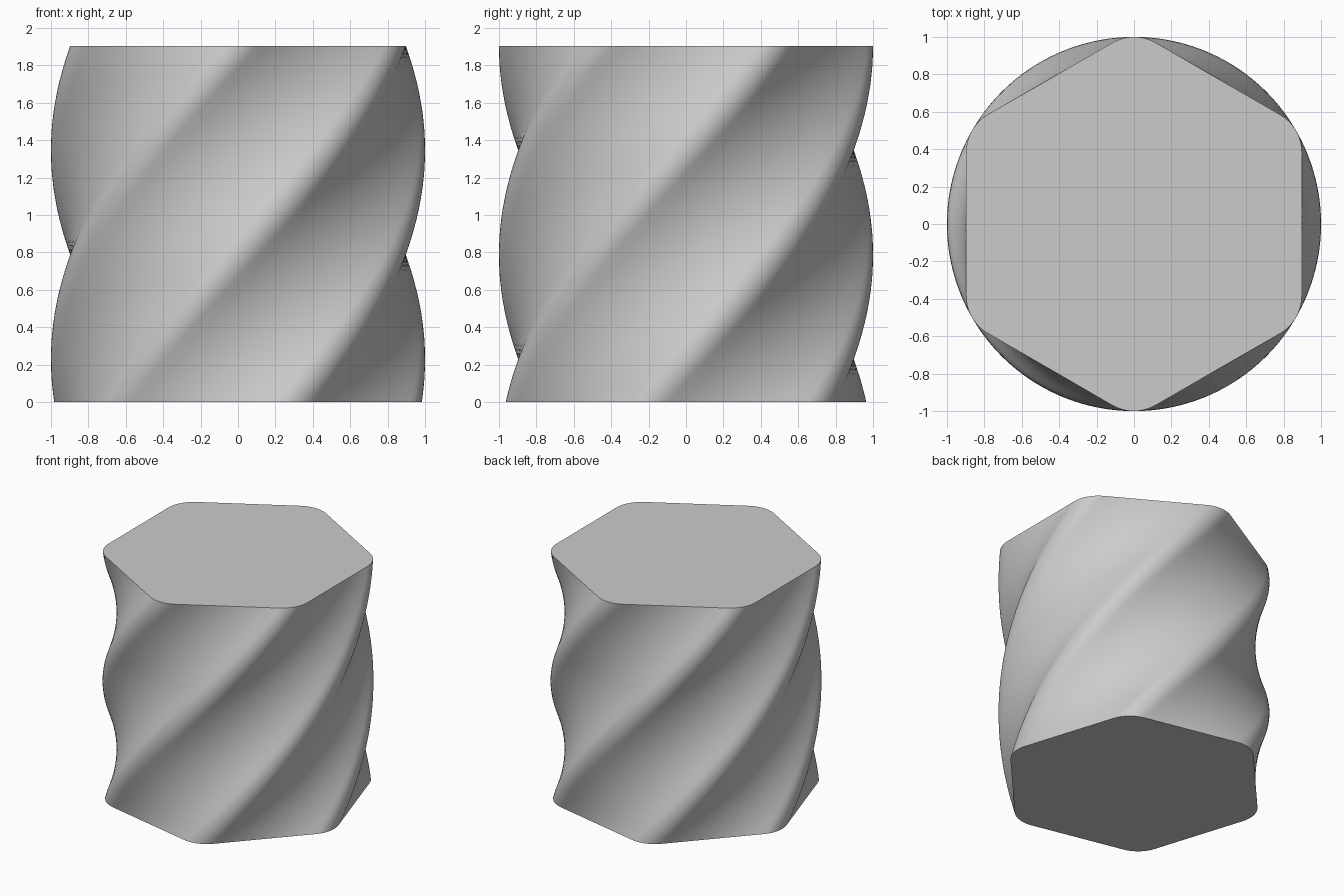
import bpy
import bmesh
import math
from mathutils import Vector, Matrix

old = bpy.data.objects.get("Cube")
if old:
    bpy.data.objects.remove(old, do_unlink=True)

HEIGHT = 1.905
APOTHEM = 0.897
FILLET = 0.23
TWIST = math.radians(102.3)
LAYERS = 72
ARC_STEPS = 10
FLAT_STEPS = 12


def rounded_hexagon():
    """Outline of a hexagon with filleted corners, one corner on +y."""
    arcs = []
    centre_radius = (APOTHEM - FILLET) / math.cos(math.pi / 6)
    for corner in range(6):
        a = math.pi / 2 + corner * math.pi / 3
        centre = centre_radius * Vector((math.cos(a), math.sin(a), 0))
        arc = []
        for i in range(ARC_STEPS + 1):
            t = a + (i / ARC_STEPS - 0.5) * math.pi / 3
            arc.append(centre + FILLET * Vector((math.cos(t), math.sin(t), 0)))
        arcs.append(arc)
    points = []
    for arc, following in zip(arcs, arcs[1:] + arcs[:1]):
        points += arc
        points += [arc[-1].lerp(following[0], i / FLAT_STEPS)
                   for i in range(1, FLAT_STEPS)]
    return points


# Grey surface
grey = bpy.data.materials.new("plain grey")
grey.use_nodes = True
colour = (0.6, 0.6, 0.6, 1)
grey.diffuse_color = colour
grey.node_tree.nodes["Principled BSDF"].inputs["Base Color"].default_value = colour

# Twisted prism: the outline turns steadily as it rises
bm = bmesh.new()
outline = rounded_hexagon()
rings = []
for layer in range(LAYERS + 1):
    f = layer / LAYERS
    turn = Matrix.Rotation(TWIST * (f - 1), 3, "Z")
    lift = Vector((0, 0, HEIGHT * f))
    rings.append([bm.verts.new(turn @ p + lift) for p in outline])
count = len(outline)
for low, high in zip(rings, rings[1:]):
    for i in range(count):
        j = (i + 1) % count
        bm.faces.new((low[i], low[j], high[j], high[i]))

# Flat end caps
bm.faces.new(rings[-1])
bm.faces.new(rings[0][::-1])

mesh = bpy.data.meshes.new("twisted_prism")
bm.to_mesh(mesh)
bm.free()
mesh.materials.append(grey)
prism = bpy.data.objects.new("twisted_prism", mesh)
bpy.context.collection.objects.link(prism)

bpy.ops.object.select_all(action="DESELECT")
prism.select_set(True)
bpy.context.view_layer.objects.active = prism
bpy.ops.object.shade_smooth_by_angle(angle=math.radians(35))
